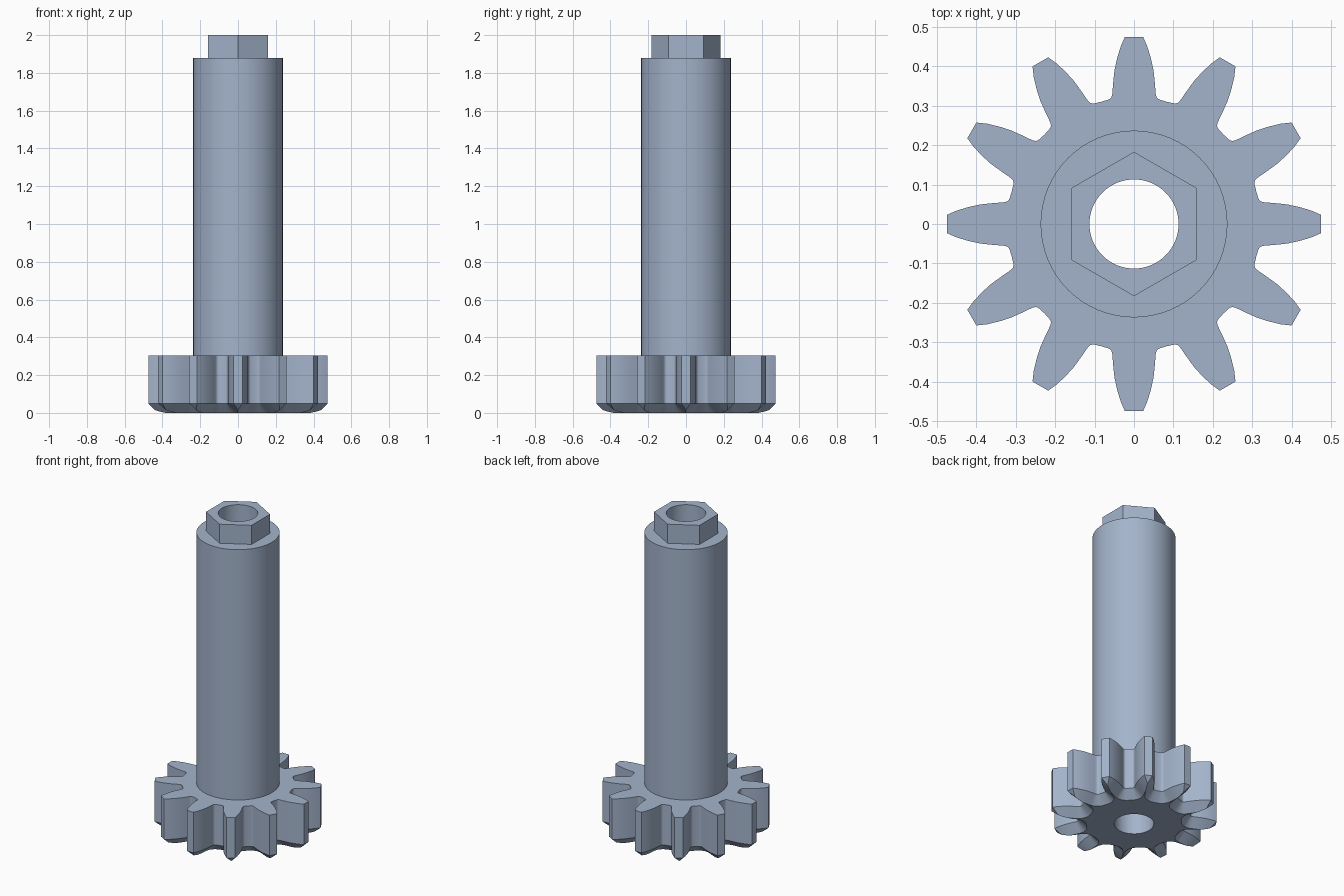
import bpy, bmesh, math
from mathutils import Vector, Matrix

if "Cube" in bpy.data.objects:
    bpy.data.objects.remove(bpy.data.objects["Cube"])

BORE_R, SHAFT_R, HEX_R = 0.113, 0.237, 0.183
GEAR_TOP, SHAFT_TOP, TOP = 0.305, 1.88, 2.0
TEETH, CHAMFER, SIDES = 12, 0.05, 64

steel = bpy.data.materials.new("blue_grey_steel")
steel.diffuse_color = (0.37, 0.455, 0.60, 1)
steel.use_nodes = True
steel.node_tree.nodes["Principled BSDF"].inputs["Base Color"].default_value = steel.diffuse_color


def circle(r, z, n=SIDES, start=0.0):
    return [(r * math.cos(start + math.tau * i / n),
             r * math.sin(start + math.tau * i / n), z) for i in range(n)]


def add_loop(bm, pts):
    return [bm.verts.new(p) for p in pts]


def bridge(bm, a, b):
    """Quads between two closed loops of equal length."""
    n = len(a)
    for i in range(n):
        j = (i + 1) % n
        bm.faces.new((a[i], a[j], b[j], b[i]))


def fill_ring(bm, z):
    """Flat face between the two open loops at height z."""
    edges = [e for e in bm.edges if len(e.link_faces) < 2
             and all(abs(v.co.z - z) < 1e-5 for v in e.verts)]
    bmesh.ops.triangle_fill(bm, edges=edges, use_beauty=True)


def close_loop(bm, loop):
    for i, v in enumerate(loop):
        bm.edges.new((v, loop[(i + 1) % len(loop)]))


def finish(bm, name):
    bmesh.ops.recalc_face_normals(bm, faces=bm.faces[:])
    mesh = bpy.data.meshes.new(name)
    bm.to_mesh(mesh)
    bm.free()
    mesh.materials.append(steel)
    obj = bpy.data.objects.new(name, mesh)
    bpy.context.collection.objects.link(obj)
    bpy.ops.object.select_all(action='DESELECT')
    obj.select_set(True)
    bpy.context.view_layer.objects.active = obj
    bpy.ops.object.shade_smooth_by_angle(angle=math.radians(35))


# Half of one tooth, from the tip corner down the flank to the middle of the gap
a12, a15 = math.radians(12), math.radians(15)
half = [Vector(p) for p in (
    (0.023, 0.475), (0.034, 0.45), (0.043, 0.42), (0.0495, 0.39),
    (0.0527, 0.36), (0.0545, 0.337), (0.0553, 0.328), (0.0575, 0.3215),
    (0.0615, 0.3175), (0.322 * math.sin(a12), 0.322 * math.cos(a12)),
    (0.321 * math.sin(a15), 0.321 * math.cos(a15)))]

# Chamfer points: move inward until full depth or the ridge along the tooth
inner = []
for i, p in enumerate(half):
    if i == 0:
        inner.append((0, p.y - 0.035, CHAMFER - 0.035))
        continue
    if i == len(half) - 1:
        n = Vector((math.sin(a15), math.cos(a15)))
    else:
        t = half[i + 1] - half[i - 1]
        n = Vector((-t.y, t.x)).normalized()
    s = min(CHAMFER, p.x / n.x)
    z = CHAMFER - s
    x = max(0.0, p.x - s * n.x)
    if z < 0.002:
        z = 0.0
    inner.append((x if x > 0.0005 else 0.0, p.y - s * n.y, z))


def all_teeth(pts):
    tooth = [Vector((-x, y, z)) for x, y, z in reversed(pts)]
    tooth += [Vector(p) for p in pts[:-1]]
    return [Matrix.Rotation(-math.tau * k / TEETH, 3, 'Z') @ p
            for k in range(TEETH) for p in tooth]


# Gear: toothed wall, chamfered lower edge, flat top and bottom rings
bm = bmesh.new()
top = add_loop(bm, all_teeth([(p.x, p.y, GEAR_TOP) for p in half]))
mid = add_loop(bm, all_teeth([(p.x, p.y, CHAMFER) for p in half]))
low = add_loop(bm, all_teeth(inner))
bridge(bm, top, mid)
bridge(bm, mid, low)
bmesh.ops.remove_doubles(bm, verts=bm.verts[:], dist=1e-5)
close_loop(bm, add_loop(bm, circle(SHAFT_R, GEAR_TOP)))
close_loop(bm, add_loop(bm, circle(BORE_R, 0)))
fill_ring(bm, GEAR_TOP)
fill_ring(bm, 0)
finish(bm, "gear")

# Shaft: round wall with a shoulder around the hexagon
bm = bmesh.new()
bridge(bm, add_loop(bm, circle(SHAFT_R, GEAR_TOP)), add_loop(bm, circle(SHAFT_R, SHAFT_TOP)))
close_loop(bm, add_loop(bm, circle(HEX_R, SHAFT_TOP, 6, math.pi / 2)))
fill_ring(bm, SHAFT_TOP)
finish(bm, "shaft")

# Hexagonal end with the bore running through the whole part
bm = bmesh.new()
bridge(bm, add_loop(bm, circle(HEX_R, SHAFT_TOP, 6, math.pi / 2)),
       add_loop(bm, circle(HEX_R, TOP, 6, math.pi / 2)))
bridge(bm, add_loop(bm, circle(BORE_R, TOP)), add_loop(bm, circle(BORE_R, 0)))
fill_ring(bm, TOP)
finish(bm, "hex_end_and_bore")
